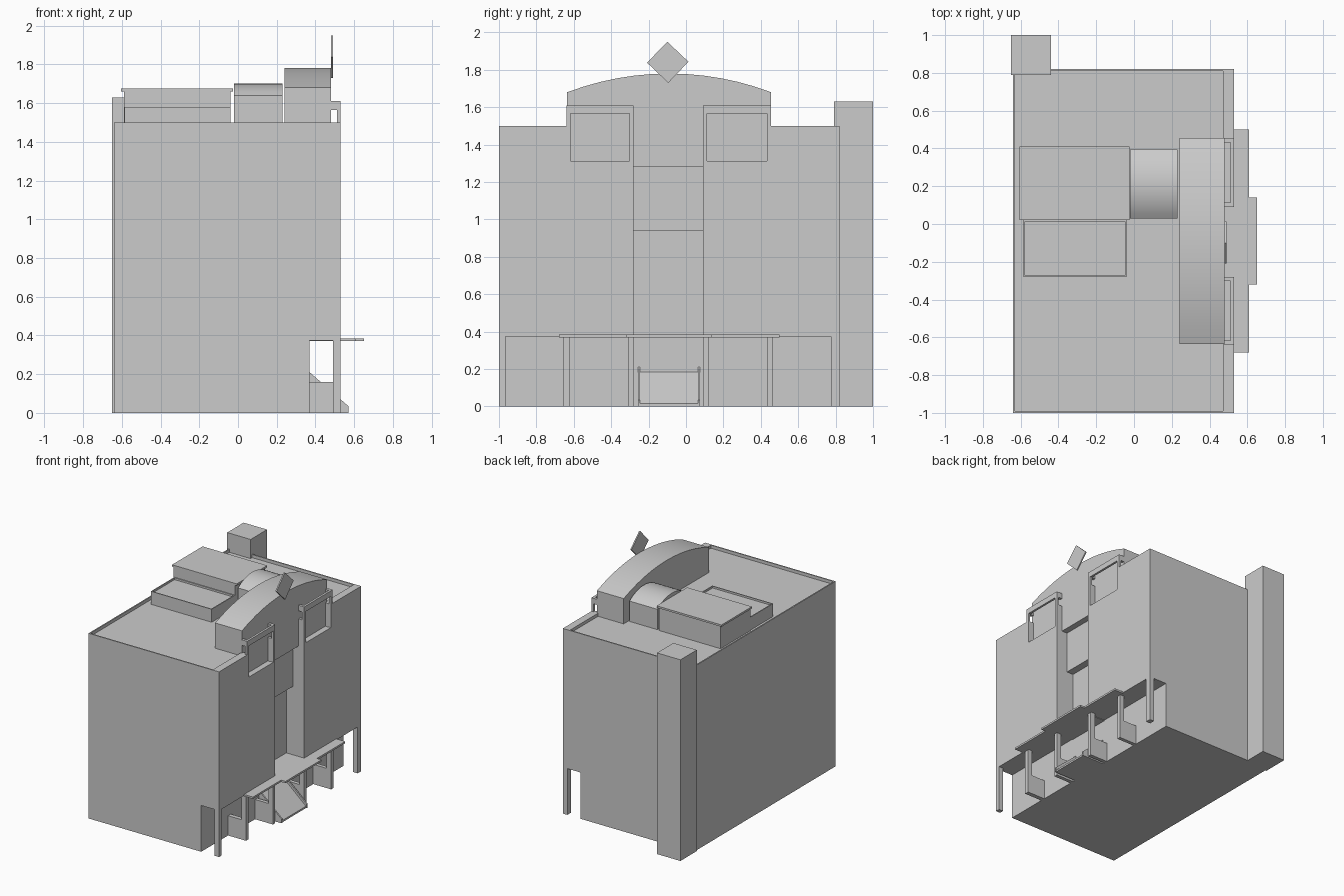
import bpy, bmesh, math
from mathutils import Vector

if "Cube" in bpy.data.objects:
    bpy.data.objects.remove(bpy.data.objects["Cube"])


def prism(name, profile, axis, a, b):
    """Extrude a closed 2D profile from a to b along 'x' (profile y,z), 'y' (x,z) or 'z' (x,y)."""
    place = {'x': lambda p, t: (t, p[0], p[1]),
             'y': lambda p, t: (p[0], t, p[1]),
             'z': lambda p, t: (p[0], p[1], t)}[axis]
    bm = bmesh.new()
    lo = [bm.verts.new(place(p, a)) for p in profile]
    hi = [bm.verts.new(place(p, b)) for p in profile]
    n = len(profile)
    bm.faces.new(lo)
    bm.faces.new(hi)
    for i in range(n):
        bm.faces.new((lo[i], lo[(i + 1) % n], hi[(i + 1) % n], hi[i]))
    bmesh.ops.recalc_face_normals(bm, faces=bm.faces)
    me = bpy.data.meshes.new(name)
    bm.to_mesh(me)
    bm.free()
    ob = bpy.data.objects.new(name, me)
    bpy.context.collection.objects.link(ob)
    return ob


def box(name, x0, x1, y0, y1, z0, z1):
    return prism(name, [(x0, y0), (x1, y0), (x1, y1), (x0, y1)], 'z', z0, z1)


def cut(target, cutter):
    """Boolean-subtract the cutter, then remove it."""
    m = target.modifiers.new("cut", 'BOOLEAN')
    m.operation, m.solver, m.object = 'DIFFERENCE', 'EXACT', cutter
    bpy.context.view_layer.objects.active = target
    bpy.ops.object.modifier_apply(modifier=m.name)
    bpy.data.objects.remove(cutter)


def vault(name, x0, x1, y0, y1, z0, spring, top, n):
    """Straight-sided block with a shallow circular arc on top."""
    c, w, s = (y0 + y1) / 2, (y1 - y0) / 2, top - spring
    r = (w * w + s * s) / (2 * s)
    half = math.asin(w / r)
    prof = [(y0, z0), (y1, z0)]
    for i in range(n + 1):
        t = half - 2 * half * i / n
        prof.append((c + r * math.sin(t), top - r + r * math.cos(t)))
    ob = prism(name, prof, 'x', x0, x1)
    bpy.ops.object.select_all(action='DESELECT')
    ob.select_set(True)
    bpy.context.view_layer.objects.active = ob
    bpy.ops.object.shade_smooth_by_angle(angle=math.radians(15))


ROOF = 1.475
BAYS = [(-0.64, -0.28), (0.09, 0.455)]

# main block with roof pit, arcade, stepped central channel and balcony slots
body = box("main_block", -0.64, 0.53, -1, 0.82, 0, 1.5)
cut(body, box("pit", -0.63, 0.47, -0.99, 0.81, ROOF, 1.7))
cut(body, box("arcade", 0.37, 0.7, -1.1, 0.9, -0.1, 0.375))
cut(body, prism("channel", [(0.37, 0.3), (0.37, 0.94), (0.43, 0.94), (0.43, 1.28),
                            (0.48, 1.28), (0.48, 1.7), (0.7, 1.7), (0.7, 0.3)],
                'y', -0.28, 0.09))
for y0, y1 in BAYS:
    cut(body, box("slot", 0.48, 0.7, y0 + 0.023, y1 - 0.023, 1.31, 1.7))

# corner tower
box("corner_tower", -0.65, -0.44, 0.79, 1.0, 0, 1.63)

# arcade columns, with low walls behind the inner ones
for i, (y0, y1) in enumerate([(-1, -0.965), (-0.655, -0.62), (-0.31, -0.28),
                              (0.09, 0.12), (0.435, 0.465), (0.775, 0.82)]):
    box("column", 0.49, 0.53, y0, y1, 0, 0.375)
    if 0 < i < 5:
        box("low_wall", 0.37, 0.49, y0, y1, 0, 0.16)

# entrance canopy, stepped out at the centre
prism("canopy", [(0.53, -0.68), (0.61, -0.68), (0.61, -0.32), (0.65, -0.32), (0.65, 0.14),
                 (0.61, 0.14), (0.61, 0.5), (0.53, 0.5), (0.53, 0.09), (0.37, 0.09),
                 (0.37, -0.28), (0.53, -0.28)], 'z', 0.37, 0.385)

# entrance ramp with cheek walls
prism("ramp", [(0.37, 0), (0.565, 0), (0.565, 0.015), (0.37, 0.185)], 'y', -0.25, 0.07)
for y in (-0.257, 0.063):
    prism("ramp_cheek", [(0.37, 0), (0.57, 0), (0.57, 0.035), (0.37, 0.21)], 'y', y, y + 0.012)

# balcony frames standing above the parapet
for y0, y1 in BAYS:
    a, b = y0 + 0.023, y1 - 0.023
    prism("balcony_frame", [(y0, 1.5), (a, 1.5), (a, 1.565), (b, 1.565), (b, 1.5), (y1, 1.5),
                            (y1, 1.61), (y0, 1.61)], 'x', 0.512, 0.53)
    box("balcony_sill_front", 0.512, 0.53, a, b, 1.305, 1.312)
    for s in (y0, b):
        box("balcony_bracket", 0.48, 0.512, s, s + 0.023, 1.565, 1.61)

# roof vaults
vault("front_vault", 0.24, 0.48, -0.635, 0.455, ROOF, 1.68, 1.78, 12)
vault("link_vault", -0.02, 0.23, 0.03, 0.395, ROOF, 1.64, 1.70, 12)

# roof plant rooms
box("plant_room", -0.59, -0.04, 0.02, 0.4, ROOF, 1.662)
box("plant_room_roof", -0.605, -0.025, 0.02, 0.41, 1.66, 1.675)
low = box("low_plant_room", -0.585, -0.04, -0.28, 0.02, ROOF, 1.58)
cut(low, box("tray", -0.577, -0.048, -0.272, 0.012, 1.565, 1.7))

# diamond panel on the vault
prism("diamond_panel", [(-0.1, 1.95), (-0.208, 1.838), (-0.095, 1.73), (0.013, 1.843)],
      'x', 0.48, 0.49)
